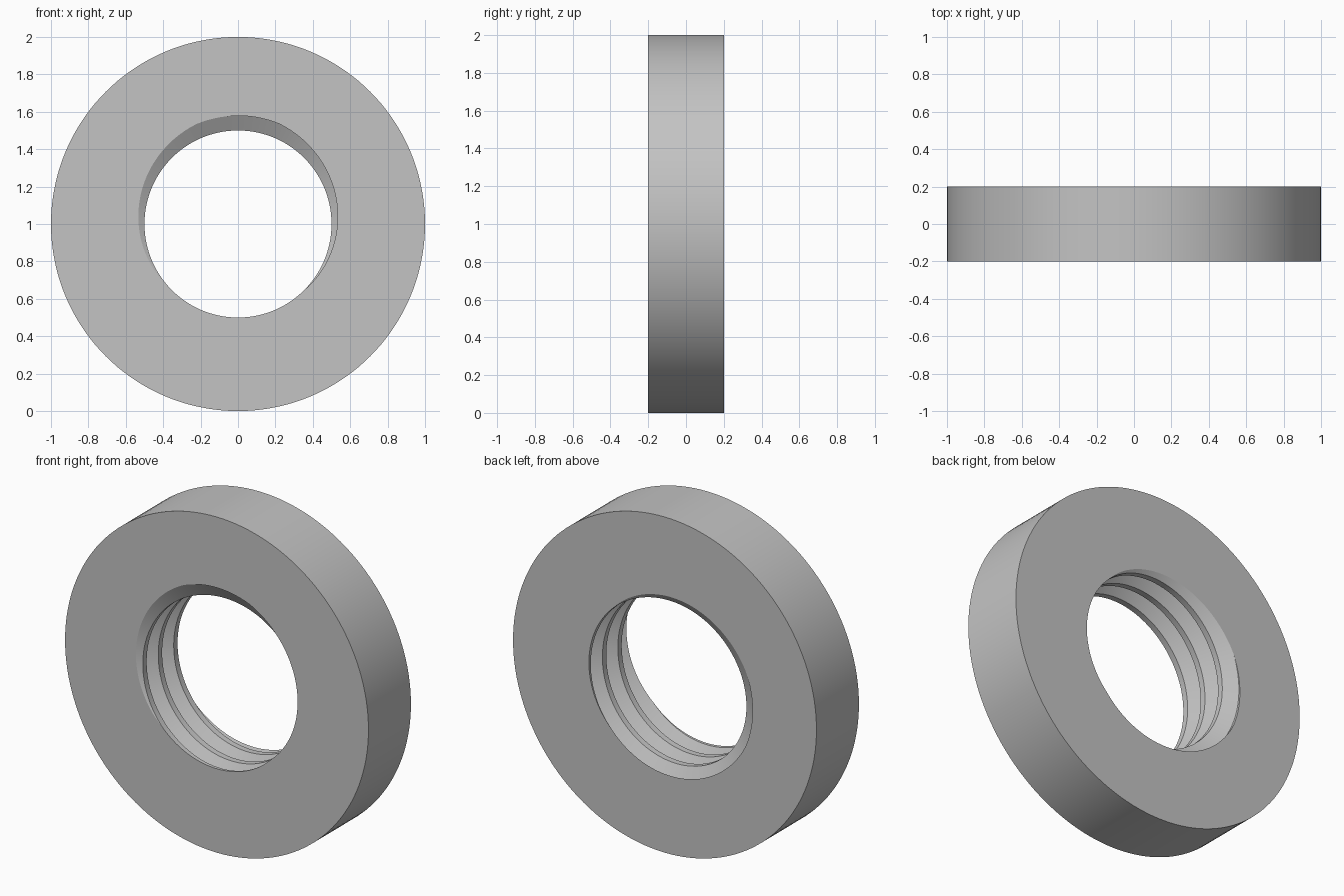
import bpy
import bmesh
from math import cos, sin, pi, radians

cube = bpy.data.objects.get("Cube")
if cube:
    bpy.data.objects.remove(cube, do_unlink=True)

SEGMENTS = 144
HALF = 0.2                 # half the ring's thickness
OUTER, CREST = 1.0, 0.5    # outside and bore radii
PITCH = 2 * HALF / 2.75    # right-hand thread, 2.75 turns through the ring
ROOT = CREST + 0.541 * PITCH

# One pitch of the thread: (offset in pitches, radius)
PROFILE = [(-1 / 16, ROOT), (1 / 16, ROOT), (3 / 8, CREST), (5 / 8, CREST)]

steel = bpy.data.materials.new("plain grey")
steel.use_nodes = True
grey = (0.55, 0.55, 0.55, 1)
steel.diffuse_color = grey
steel.node_tree.nodes["Principled BSDF"].inputs["Base Color"].default_value = grey

bm = bmesh.new()


def polar(radius, angle, y):
    return bm.verts.new((radius * cos(angle), y, 1 + radius * sin(angle)))


# Helical thread surface, longer than the ring at both ends
rows = []
for i in range(-2 * SEGMENTS, 5 * SEGMENTS):
    turn = i / SEGMENTS
    rows.append([polar(r, pi / 2 - 2 * pi * turn, -HALF + PITCH * (turn + offset))
                 for offset, r in PROFILE])
for i in range(len(rows) - SEGMENTS - 1):
    a = rows[i] + [rows[i + SEGMENTS][0]]
    b = rows[i + 1] + [rows[i + SEGMENTS + 1][0]]
    for p in range(len(PROFILE)):
        bm.faces.new((a[p], a[p + 1], b[p + 1], b[p]))

# Trim the thread flush with the two flat sides
for side in (-1, 1):
    bmesh.ops.bisect_plane(bm, geom=bm.verts[:] + bm.edges[:] + bm.faces[:], dist=1e-6,
                           plane_co=(0, side * HALF, 0), plane_no=(0, side, 0),
                           clear_outer=True)
bmesh.ops.delete(bm, geom=[v for v in bm.verts if not v.link_faces], context='VERTS')
bmesh.ops.remove_doubles(bm, verts=bm.verts[:], dist=1e-5)

# Outer rim
rim = [[polar(OUTER, 2 * pi * i / SEGMENTS, y) for i in range(SEGMENTS)]
       for y in (-HALF, HALF)]
for i in range(SEGMENTS):
    j = (i + 1) % SEGMENTS
    bm.faces.new((rim[0][i], rim[0][j], rim[1][j], rim[1][i]))

# Flat sides between the rim and the thread
for side in (-1, 1):
    edges = [e for e in bm.edges if e.is_boundary
             and all(abs(v.co.y - side * HALF) < 1e-4 for v in e.verts)]
    bmesh.ops.triangle_fill(bm, edges=edges, use_beauty=True, normal=(0, side, 0))
bmesh.ops.recalc_face_normals(bm, faces=bm.faces[:])

mesh = bpy.data.meshes.new("threaded_ring")
bm.to_mesh(mesh)
bm.free()
mesh.materials.append(steel)
ring = bpy.data.objects.new("threaded_ring", mesh)
bpy.context.collection.objects.link(ring)

bpy.ops.object.select_all(action='DESELECT')
ring.select_set(True)
bpy.context.view_layer.objects.active = ring
bpy.ops.object.shade_smooth_by_angle(angle=radians(20))
